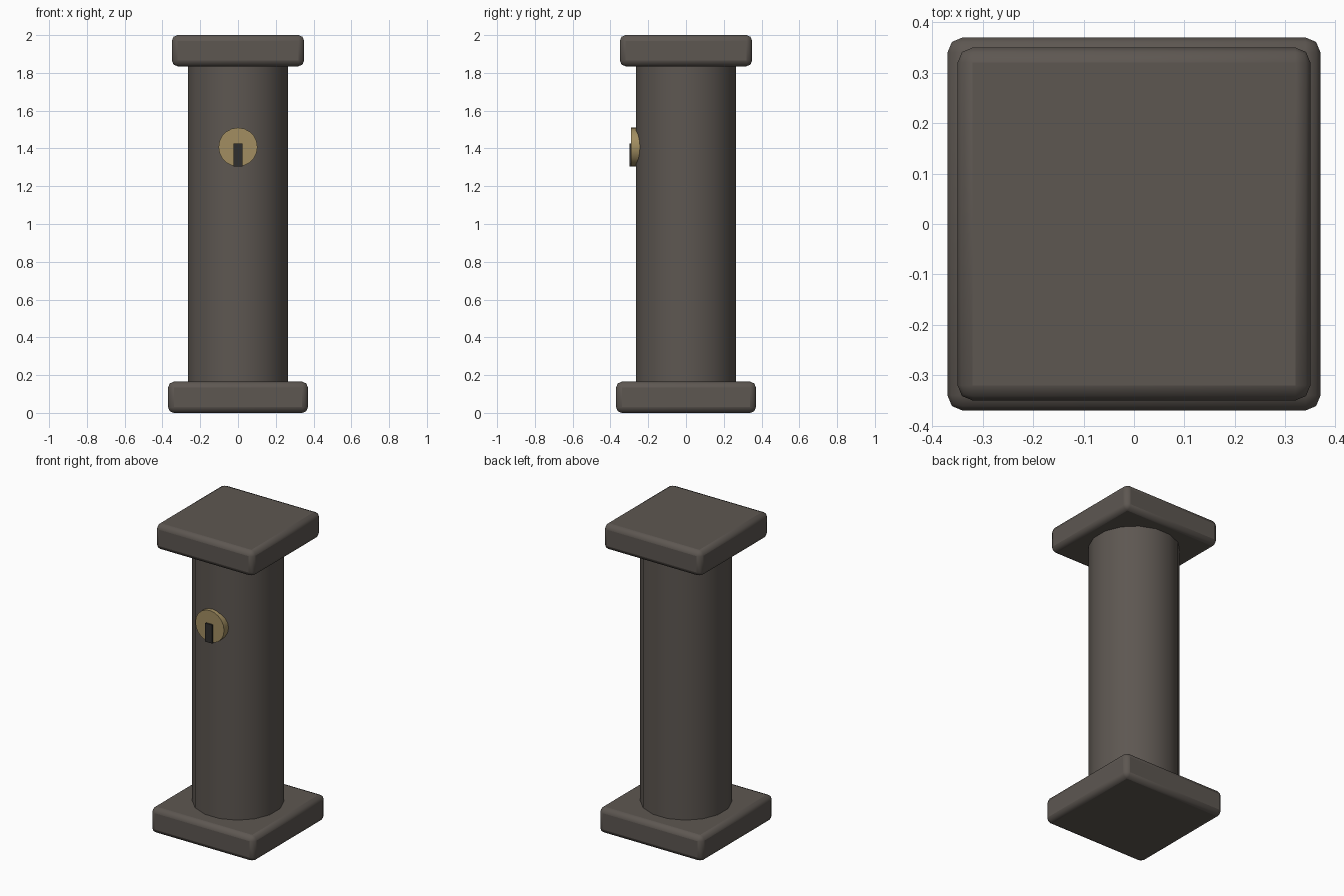
import bpy
from math import radians, pi

if "Cube" in bpy.data.objects:
    bpy.data.objects.remove(bpy.data.objects["Cube"])


def material(name, rgb):
    m = bpy.data.materials.new(name)
    m.diffuse_color = (*rgb, 1)
    m.use_nodes = True
    m.node_tree.nodes["Principled BSDF"].inputs["Base Color"].default_value = m.diffuse_color
    return m


STONE = material("dark_stone", (0.11, 0.095, 0.083))
BRASS = material("brass", (0.36, 0.27, 0.12))
BLACK = material("slot_black", (0.03, 0.028, 0.026))


def finish(name, mat, smooth=True):
    ob = bpy.context.object
    ob.name = name
    ob.data.materials.append(mat)
    bpy.ops.object.transform_apply(location=False, rotation=True, scale=True)
    if smooth:
        bpy.ops.object.shade_smooth_by_angle(angle=radians(50))
    return ob


def block(name, mat, size, loc, bevel=0):
    bpy.ops.mesh.primitive_cube_add(size=1, location=loc)
    bpy.context.object.scale = size
    ob = finish(name, mat, smooth=bevel > 0)
    if bevel:
        mod = ob.modifiers.new("rounded_edges", 'BEVEL')
        mod.width = bevel
        mod.segments = 2
    return ob


def cylinder(name, mat, sides, radius, depth, loc, rot):
    bpy.ops.mesh.primitive_cylinder_add(vertices=sides, radius=radius,
                                        depth=depth, location=loc, rotation=rot)
    return finish(name, mat)


# Square slabs at the foot and the top
for name, width, z in (("base_slab", 0.74, 0.0825), ("cap_slab", 0.70, 1.9175)):
    slab = block(name, STONE, (width, width, 0.165), (0, 0, z), 0.03)
    for p in slab.data.polygons:
        p.use_smooth = True

# Sixteen-sided shaft, with a flat side to the front
cylinder("column_shaft", STONE, 16, 0.27, 1.869, (0, 0, 0.9355), (0, 0, pi / 16))

# Round brass plate with a dark key slot
cylinder("lock_plate", BRASS, 20, 0.103, 0.06, (0, -0.26, 1.407), (pi / 2, 0, 0))
block("key_slot", BLACK, (0.05, 0.03, 0.12), (0, -0.285, 1.365))
